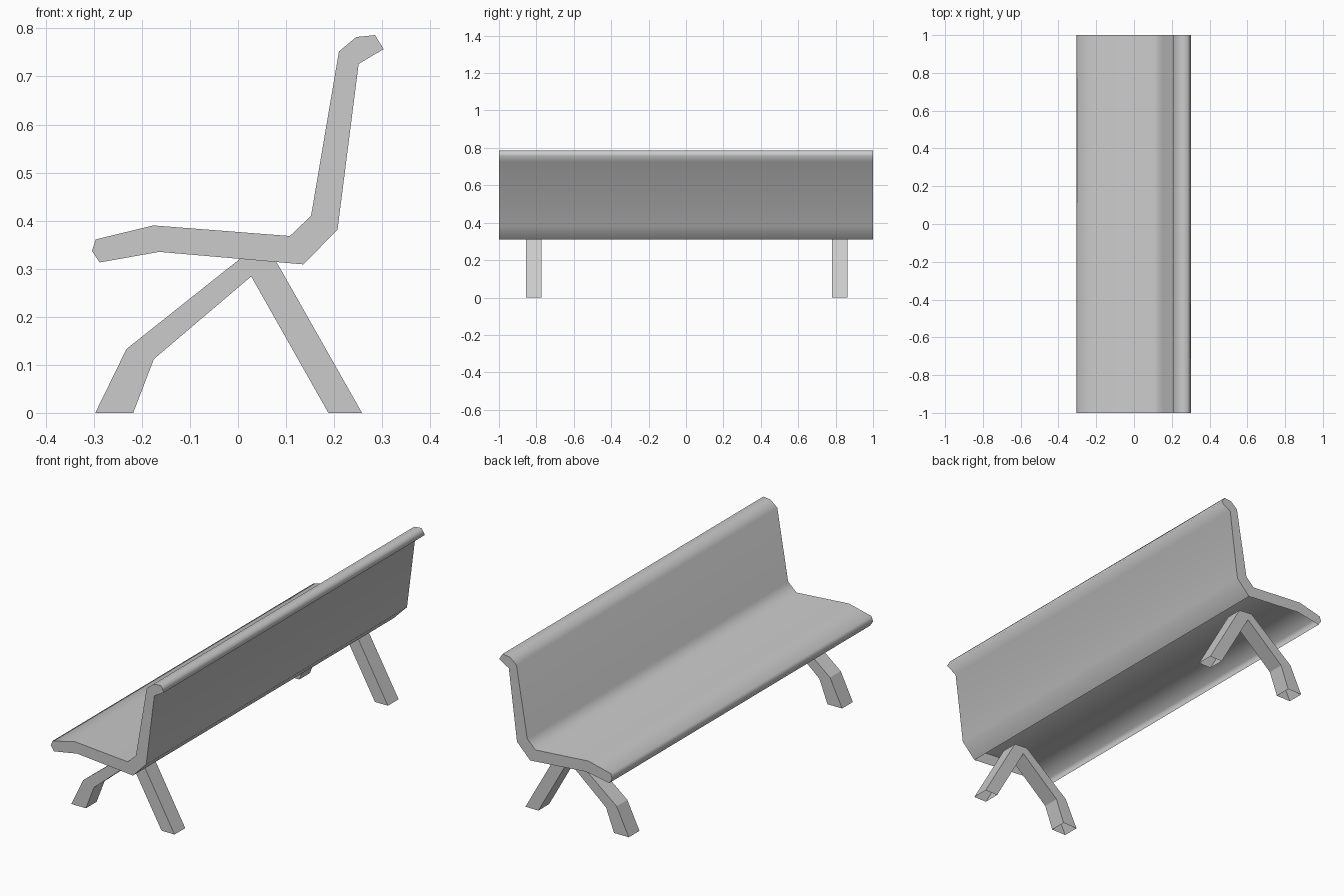
import bpy
import bmesh

if "Cube" in bpy.data.objects:
    bpy.data.objects.remove(bpy.data.objects["Cube"], do_unlink=True)

grey = bpy.data.materials.new("plain grey")
grey.use_nodes = True
colour = (0.6, 0.6, 0.6, 1)
grey.diffuse_color = colour
grey.node_tree.nodes["Principled BSDF"].inputs["Base Color"].default_value = colour


def sweep_profile(name, profile, y_start, y_end, open_sides, smooth=False):
    """Sweep a closed x-z outline along y, leaving the numbered sides open."""
    bm = bmesh.new()
    near = [bm.verts.new((x, y_start, z)) for x, z in profile]
    far = [bm.verts.new((x, y_end, z)) for x, z in profile]
    caps = [bm.faces.new(near), bm.faces.new(far[::-1])]
    count = len(profile)
    for i in range(count):
        if i not in open_sides:
            j = (i + 1) % count
            side = bm.faces.new((near[j], near[i], far[i], far[j]))
            side.smooth = smooth
    # Crisp rims around the flat end caps
    for cap in caps:
        for edge in cap.edges:
            edge.smooth = False
    # The outlines run clockwise seen from -y, so flip to face outward
    bmesh.ops.reverse_faces(bm, faces=bm.faces)
    mesh = bpy.data.meshes.new(name)
    bm.to_mesh(mesh)
    bm.free()
    mesh.materials.append(grey)
    obj = bpy.data.objects.new(name, mesh)
    bpy.context.collection.objects.link(obj)


# Bent shell forming the seat, backrest and rolled lip, open underneath
seat_profile = [
    (-0.304, 0.337), (-0.296, 0.361), (-0.176, 0.39), (0.108, 0.368),
    (0.152, 0.41), (0.21, 0.752), (0.246, 0.782), (0.285, 0.786),
    (0.303, 0.757), (0.251, 0.726), (0.207, 0.381), (0.136, 0.309),
    (-0.164, 0.335), (-0.288, 0.313),
]
sweep_profile("seat_and_back", seat_profile, -1, 1, (11, 12), smooth=True)

# Kinked front legs and straight rear legs, open at the floor and the seat
front_leg = [
    (-0.297, 0), (-0.232, 0.133), (0.006, 0.322),
    (0.031, 0.287), (-0.175, 0.112), (-0.218, 0),
]
rear_leg = [(0.006, 0.322), (0.079, 0.316), (0.258, 0), (0.188, 0)]
for side, y in (("right", -0.814), ("left", 0.822)):
    sweep_profile(side + "_front_leg", front_leg, y - 0.041, y + 0.041, (2, 5))
    sweep_profile(side + "_rear_leg", rear_leg, y - 0.041, y + 0.041, (0, 2))
